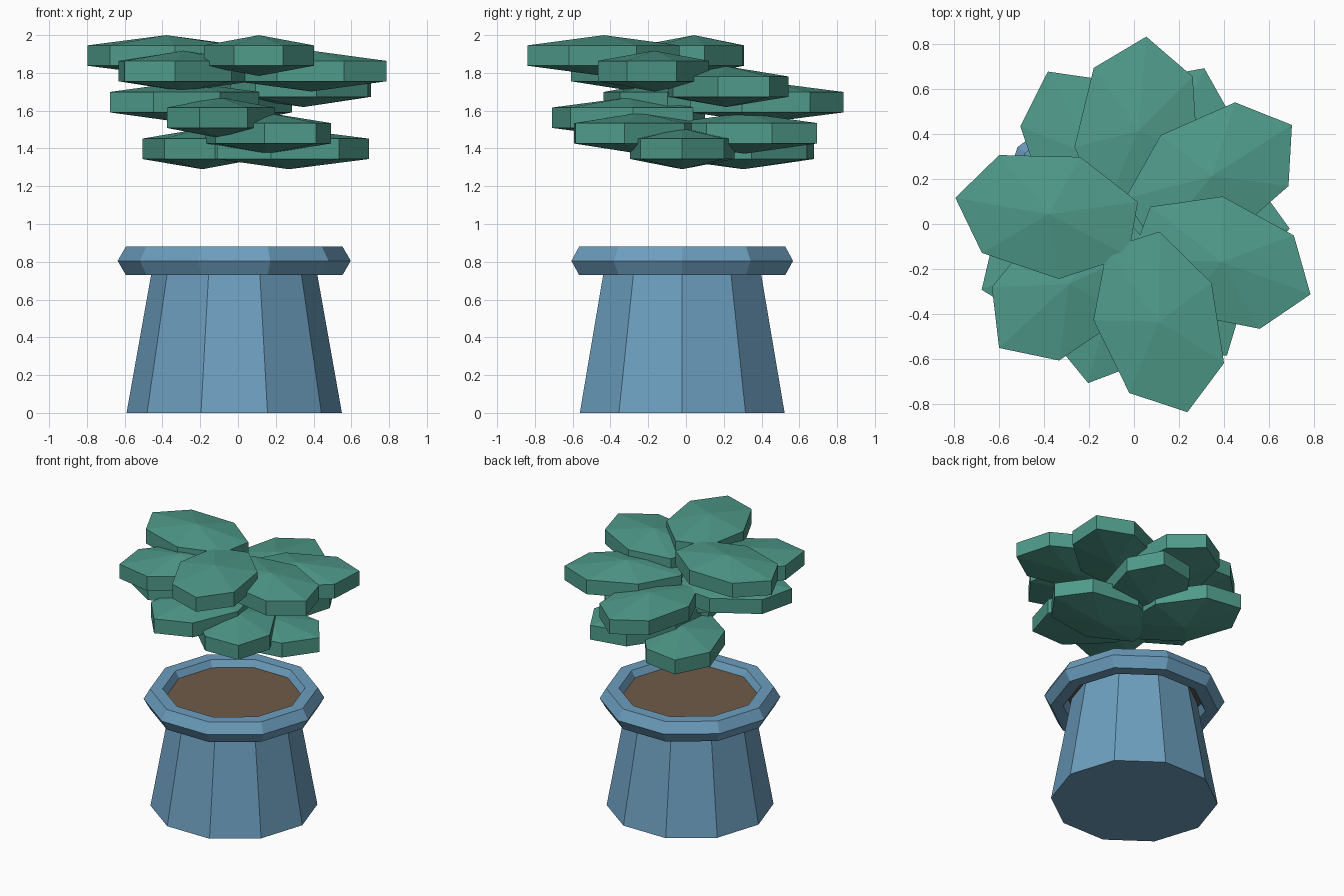
import bpy, bmesh, math
from mathutils import Matrix, Vector

if "Cube" in bpy.data.objects:
    bpy.data.objects.remove(bpy.data.objects["Cube"])

CX, CY = -0.02, -0.02   # axis of the pot and plant


def material(name, rgb):
    m = bpy.data.materials.new(name)
    m.diffuse_color = (*rgb, 1)
    m.use_nodes = True
    m.node_tree.nodes["Principled BSDF"].inputs["Base Color"].default_value = m.diffuse_color
    return m


BLUE = material("blue glaze", (0.152, 0.345, 0.52))
BROWN = material("brown soil", (0.16, 0.105, 0.066))
GREEN = material("leaf green", (0.078, 0.325, 0.255))


def lathe(name, mat, profile, sides, closed=False):
    """Spin (radius, z) points into flat-faced rings; closed makes a tube."""
    bm = bmesh.new()
    rings = []
    for r, z in profile:
        if r == 0:
            rings.append([bm.verts.new((0, 0, z))] * sides)
        else:
            rings.append([bm.verts.new((r * math.cos(t), r * math.sin(t), z))
                          for t in (2 * math.pi * k / sides for k in range(sides))])
    pairs = list(zip(rings, rings[1:]))
    if closed:
        pairs.append((rings[-1], rings[0]))
    for lo, hi in pairs:
        for k in range(sides):
            n = (k + 1) % sides
            quad = list(dict.fromkeys([lo[k], lo[n], hi[n], hi[k]]))
            bm.faces.new(quad)
    if not closed:
        for ring in (rings[0], rings[-1]):
            if ring[0] is not ring[1]:
                bm.faces.new(ring)
    bmesh.ops.recalc_face_normals(bm, faces=bm.faces)
    me = bpy.data.meshes.new(name)
    bm.to_mesh(me)
    bm.free()
    me.materials.append(mat)
    ob = bpy.data.objects.new(name, me)
    ob.location = (CX, CY, 0)
    bpy.context.collection.objects.link(ob)
    return ob


# Pot body, wider at the base
lathe("pot_body", BLUE, [(0.57, 0), (0.426, 0.81)], 10)

# Rim: ten-sided ring with a hexagonal section
R, r = 0.53, 0.087
lathe("pot_rim", BLUE,
      [(R + r * math.cos(math.pi * k / 3), 0.805 + r * math.sin(math.pi * k / 3))
       for k in range(6)], 10, closed=True)

# Soil disc
lathe("soil", BROWN, [(0.465, 0.785), (0.465, 0.832)], 10)

# Leaves: seven-sided slabs with shallow points, in a golden-angle spiral
H = 0.108
for i in range(12):
    a = -math.radians(137.5) * i
    dist = (0.29, 0.365, 0.435)[i % 3]
    z = 1.398 + 0.0823 * (i * 5 % 7)
    leaf = lathe(f"leaf_{i + 1}", GREEN,
                 [(0, -H), (1, -H / 2), (1, H / 2), (0, H)], 7)
    leaf.data.transform(Matrix.Diagonal((0.423, 0.283, 1, 1)))
    leaf.rotation_euler.z = a
    leaf.location = Vector((CX + dist * math.cos(a), CY + dist * math.sin(a), z))
